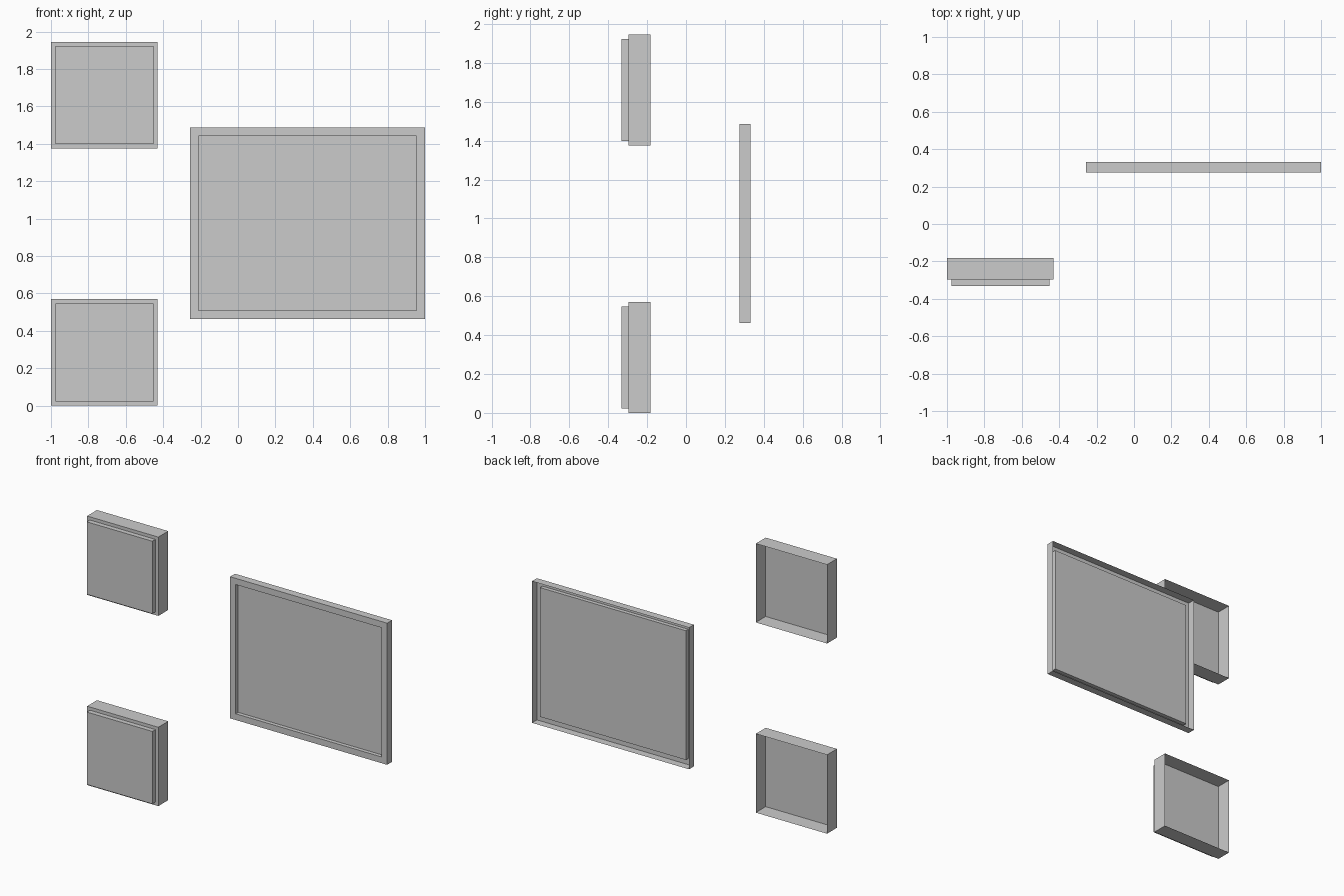
import bpy, bmesh

if "Cube" in bpy.data.objects:
    bpy.data.objects.remove(bpy.data.objects["Cube"])


def finish(name, bm):
    bmesh.ops.recalc_face_normals(bm, faces=bm.faces[:])
    mesh = bpy.data.meshes.new(name)
    bm.to_mesh(mesh)
    bm.free()
    ob = bpy.data.objects.new(name, mesh)
    bpy.context.collection.objects.link(ob)
    return ob


def open_box(x0, x1, y0, y1, z0, z1):
    """Thin box whose back (+y) is open; returns the mesh and its front face."""
    bm = bmesh.new()
    bmesh.ops.create_cube(bm, size=1)
    for v in bm.verts:
        v.co = (x1 if v.co.x > 0 else x0,
                y1 if v.co.y > 0 else y0,
                z1 if v.co.z > 0 else z0)
    bm.normal_update()
    back = [f for f in bm.faces if f.normal.y > 0.9]
    bmesh.ops.delete(bm, geom=back, context='FACES')
    front = next(f for f in bm.faces if f.normal.y < -0.9)
    return bm, front


# Two square open-backed boxes, each with a raised front plate
for label, z in (("lower", 0.0), ("upper", 1.375)):
    bm, _ = open_box(-1.0, -0.43, -0.296, -0.183, z, z + 0.57)
    finish(label + "_box", bm)
    bm, _ = open_box(-0.977, -0.453, -0.331, -0.296, z + 0.023, z + 0.547)
    finish(label + "_front_plate", bm)

# Large frame with a recessed panel, open at the back
bm, front = open_box(-0.256, 1.0, 0.275, 0.331, 0.463, 1.487)
bmesh.ops.inset_region(bm, faces=[front], thickness=0.045, use_even_offset=True)
for v in front.verts:
    v.co.y += 0.0
# Push the inner panel back with its own side walls
ext = bmesh.ops.extrude_discrete_faces(bm, faces=[front])
for v in ext["faces"][0].verts:
    v.co.y += 0.028
finish("framed_panel", bm)
